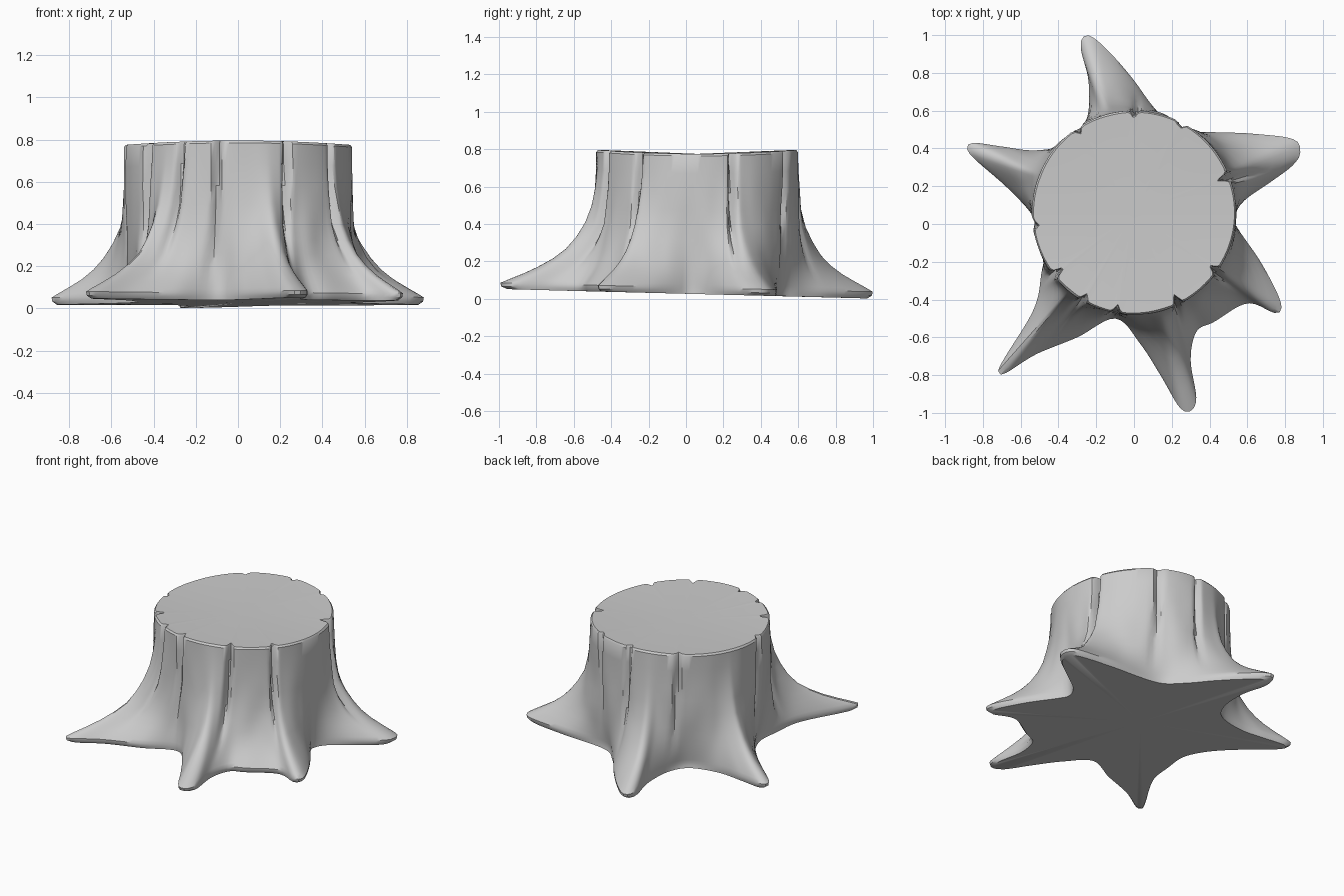
import bpy, bmesh, math
from mathutils import Vector, noise

if "Cube" in bpy.data.objects:
    bpy.data.objects.remove(bpy.data.objects["Cube"], do_unlink=True)

CENTRE = Vector((0, 0.06))
TRUNK_RADIUS = 0.54
SAMPLES = 260

# Ground outline of the six roots, counterclockwise from the left root
OUTLINE = [
    (.88, .38), (.84, .45), (.6, .48), (.25, .5),
    (.12, .6), (0, .76), (-.12, .9), (-.22, .99), (-.27, .99), (-.28, .92), (-.24, .75), (-.25, .55),
    (-.33, .43), (-.52, .39), (-.7, .41), (-.85, .43), (-.885, .4), (-.84, .34), (-.68, .2), (-.54, .05),
    (-.47, -.1), (-.49, -.26), (-.53, -.45), (-.68, -.7), (-.72, -.78), (-.68, -.79), (-.52, -.69),
    (-.3, -.6), (-.1, -.5), (.03, -.63), (.14, -.8), (.24, -.97), (.3, -.99), (.33, -.92), (.3, -.72),
    (.33, -.57), (.42, -.52), (.6, -.42), (.74, -.47), (.78, -.45), (.76, -.37), (.67, -.2), (.56, -.04),
    (.53, .03), (.58, .12), (.72, .22), (.84, .31),
]
# Flare of the roots: relative height, share of the root length
FLARE = [(0, .93), (.02, .99), (.045, 1), (.07, .92), (.11, .78), (.16, .62), (.22, .47), (.29, .34),
         (.38, .23), (.48, .14), (.6, .08), (.72, .04), (.86, .01), (.985, 0), (1, -.005)]
# Bark grooves: angle in degrees, depth
GROOVES = [(21, .06), (62, .03), (90, .03), (124, .03), (187, .03), (218, .06),
           (240, .035), (260, .04), (296, .05), (325, .04)]


def catmull(a, b, c, d, t):
    return 0.5 * (2 * b + (c - a) * t + (2 * a - 5 * b + 4 * c - d) * t * t
                  + (3 * b - a - 3 * c + d) * t ** 3)


def resample(points, count):
    """Smooth closed curve through the points, evenly spaced."""
    pts = [Vector(p) for p in points]
    n = len(pts)
    fine = [catmull(pts[i - 1], pts[i], pts[(i + 1) % n], pts[(i + 2) % n], k / 16)
            for i in range(n) for k in range(16)]
    fine.append(fine[0])
    lengths = [0]
    for a, b in zip(fine, fine[1:]):
        lengths.append(lengths[-1] + (b - a).length)
    out, j = [], 0
    for i in range(count):
        s = lengths[-1] * i / count
        while lengths[j + 1] < s:
            j += 1
        out.append(fine[j].lerp(fine[j + 1], (s - lengths[j]) / (lengths[j + 1] - lengths[j])))
    return out


def trunk_angles(ground):
    """Angle on the trunk for each ground point, spread out so the ridges widen upward."""
    angles = []
    for p in ground:
        a = math.atan2(p.y - CENTRE.y, p.x - CENTRE.x)
        while angles and a < angles[-1] - math.pi:
            a += math.tau
        angles.append(a)
    for _ in range(50):
        ext = [angles[-1] - math.tau] + angles + [angles[0] + math.tau]
        angles = [(ext[i] + 2 * ext[i + 1] + ext[i + 2]) / 4 for i in range(len(angles))]
    return angles


def groove(angle):
    total = 0
    for degrees, depth in GROOVES:
        d = math.remainder(angle - math.radians(degrees), math.tau)
        total += depth * math.exp(-(d / 0.03) ** 2)
    return total


def bottom_z(y):
    return 0.027 - 0.025 * y


def top_z(y):
    return 0.775 + 0.07 * (y - CENTRE.y) ** 2


bark = bpy.data.materials.new("grey bark")
bark.use_nodes = True
grey = (0.6, 0.6, 0.6, 1)
bark.diffuse_color = grey
bark.node_tree.nodes["Principled BSDF"].inputs["Base Color"].default_value = grey

# Trunk and roots as one lofted skin
ground = resample(OUTLINE, SAMPLES)
angles = trunk_angles(ground)
bm = bmesh.new()
rings = []
for t, flare in FLARE:
    ring = []
    for g, a in zip(ground, angles):
        outward = Vector((math.cos(a), math.sin(a)))
        rim = CENTRE + outward * TRUNK_RADIUS
        p = rim + (g - rim) * flare
        p -= outward * groove(a + 0.06 * (1 - t)) * min(1, max(0, t * 2 - 0.2))
        if flare < 0:
            p -= outward * 0.008
        low, high = bottom_z(g.y), top_z(rim.y)
        z = low + (high - low) * t
        bump = noise.noise(Vector((p.x * 9, p.y * 9, z * 4)))
        p += outward * bump * 0.012 * math.sin(math.pi * t)
        ring.append(bm.verts.new((p.x, p.y, z)))
    rings.append(ring)

for lower, upper in zip(rings, rings[1:]):
    for i in range(SAMPLES):
        j = (i + 1) % SAMPLES
        bm.faces.new((lower[i], lower[j], upper[j], upper[i]))

# Cut top and underside
top_centre = bm.verts.new((CENTRE.x, CENTRE.y, top_z(CENTRE.y)))
base_centre = bm.verts.new((CENTRE.x, CENTRE.y, bottom_z(CENTRE.y)))
for i in range(SAMPLES):
    j = (i + 1) % SAMPLES
    bm.faces.new((rings[-1][i], rings[-1][j], top_centre))
    bm.faces.new((rings[0][j], rings[0][i], base_centre))

bmesh.ops.recalc_face_normals(bm, faces=bm.faces)
mesh = bpy.data.meshes.new("tree_stump")
bm.to_mesh(mesh)
bm.free()
mesh.materials.append(bark)
stump = bpy.data.objects.new("tree_stump", mesh)
bpy.context.collection.objects.link(stump)
bpy.context.view_layer.objects.active = stump
stump.select_set(True)
bpy.ops.object.shade_smooth_by_angle(angle=math.radians(35))
